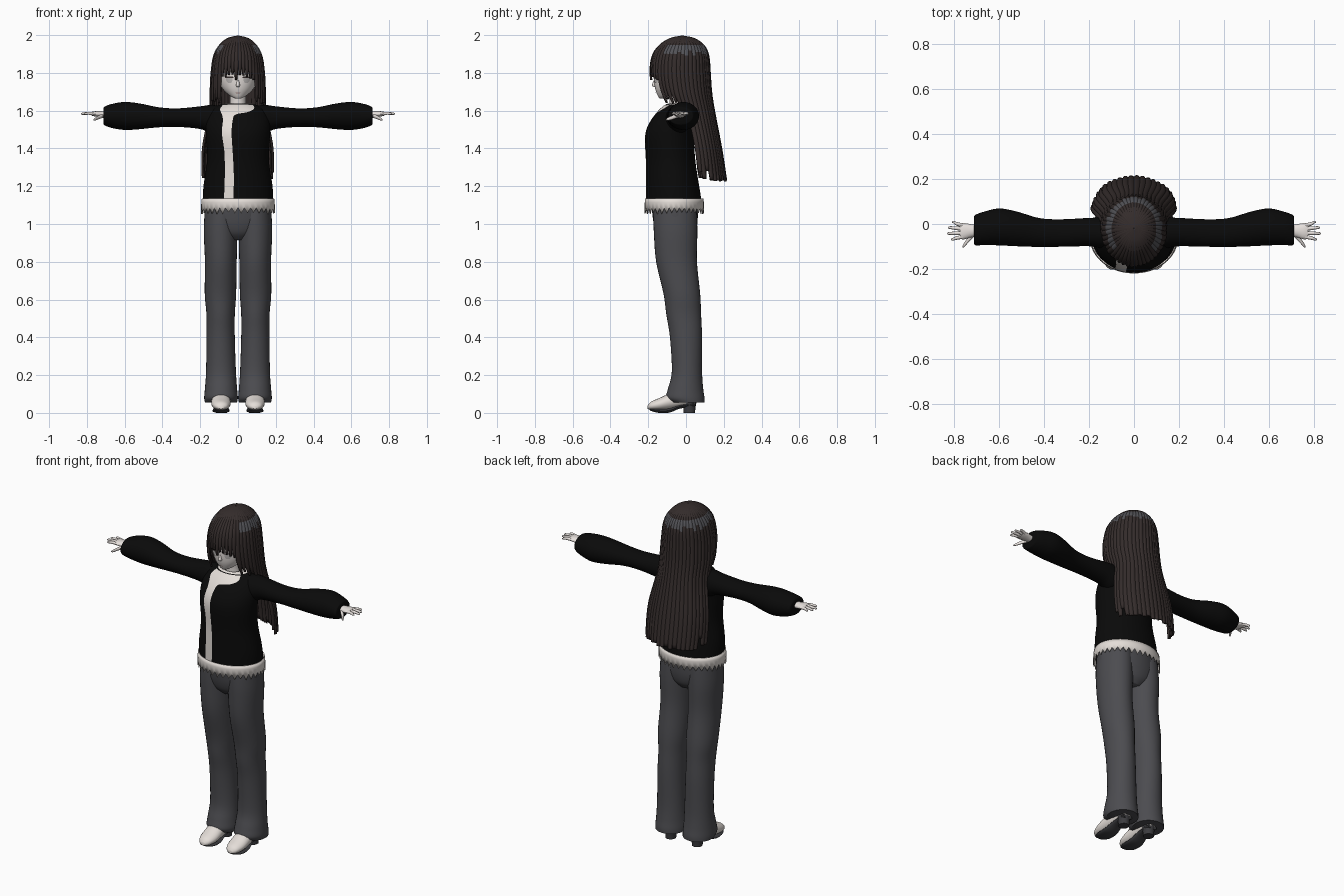
import bpy, bmesh, random
from math import sin, cos, pi, radians, sqrt

random.seed(4)
if "Cube" in bpy.data.objects:
    bpy.data.objects.remove(bpy.data.objects["Cube"], do_unlink=True)


def material(name, colour):
    mat = bpy.data.materials.new(name)
    mat.use_nodes = True
    mat.diffuse_color = (*colour, 1)
    bsdf = mat.node_tree.nodes["Principled BSDF"]
    bsdf.inputs["Base Color"].default_value = (*colour, 1)
    bsdf.inputs["Roughness"].default_value = 0.8
    return mat


SKIN = material("pale skin", (0.82, 0.77, 0.74))
CREAM = material("cream cloth", (0.78, 0.73, 0.69))
BLACK = material("black cloth", (0.003, 0.003, 0.003))
GREY = material("charcoal trousers", (0.072, 0.072, 0.08))
HAIR = material("dark brown hair", (0.034, 0.025, 0.024))
SHINE = material("hair shine", (0.085, 0.085, 0.095))
SOLE = material("dark sole", (0.045, 0.045, 0.05))
IRIS = material("eye grey", (0.5, 0.48, 0.47))
LIP = material("lip", (0.45, 0.3, 0.28))


def finish(name, bm, mats, mirror=False, thickness=0, angle=50):
    bmesh.ops.recalc_face_normals(bm, faces=bm.faces)
    mesh = bpy.data.meshes.new(name)
    bm.to_mesh(mesh)
    bm.free()
    for mat in mats:
        mesh.materials.append(mat)
    mesh.shade_smooth()
    mesh.set_sharp_from_angle(angle=radians(angle))
    obj = bpy.data.objects.new(name, mesh)
    bpy.context.collection.objects.link(obj)
    if thickness:
        mod = obj.modifiers.new("thickness", "SOLIDIFY")
        mod.thickness = thickness
        mod.offset = 0
    if mirror:
        obj.modifiers.new("mirror", "MIRROR").use_mirror_merge = False
    return obj


def smooth(rows, steps=5):
    """Catmull-Rom curve through rows of numbers."""
    out = []
    for i in range(len(rows) - 1):
        p, q, r, s = (rows[max(0, min(len(rows) - 1, i + k))] for k in (-1, 0, 1, 2))
        for k in range(steps):
            t = k / steps
            out.append(tuple(b + t / 2 * (c - a + t * (2 * a - 5 * b + 4 * c - d + t * (3 * (b - c) + d - a)))
                             for a, b, c, d in zip(p, q, r, s)))
    return out + [tuple(rows[-1])]


def at(rows, z):
    """Row of a section list, interpolated at its first value."""
    rows = sorted(rows)
    z = max(rows[0][0], min(rows[-1][0], z))
    for a, b in zip(rows, rows[1:]):
        if z <= b[0]:
            t = (z - a[0]) / max(b[0] - a[0], 1e-6)
            return [m + (n - m) * t for m, n in zip(a, b)]


def skin_rows(bm, rings, closed):
    faces = []
    for a, b in zip(rings, rings[1:]):
        n = len(a)
        for i in range(n if closed else n - 1):
            j = (i + 1) % n
            faces.append(bm.faces.new((a[i], a[j], b[j], b[i])))
    return faces


def loft(name, axis, sections, mat, segs=32, caps=True, **options):
    """Elliptic sections: place on axis, two centre values, two radii."""
    bm = bmesh.new()
    rings = []
    for p, ca, cb, ra, rb in smooth(sections):
        ring = []
        for i in range(segs):
            co = [ca + ra * cos(2 * pi * i / segs), cb + rb * sin(2 * pi * i / segs)]
            co.insert(axis, p)
            ring.append(bm.verts.new(co))
        rings.append(ring)
    skin_rows(bm, rings, True)
    if caps:
        bm.faces.new(rings[0])
        bm.faces.new(rings[-1])
    return finish(name, bm, [mat], **options)


def plate(name, rows, body, mat, lift=0.004, **options):
    """Thin sheet on the front of a body: rows of height, first x, last x."""
    bm = bmesh.new()
    body = smooth(body)
    grid = []
    for z, x0, x1 in smooth(rows):
        _, cx, cy, rx, ry = at(body, z)
        line = []
        for i in range(9):
            x = x0 + (x1 - x0) * i / 8
            y = cy - ry * sqrt(max(0, 1 - ((x - cx) / rx) ** 2)) - lift
            line.append(bm.verts.new((x, y, z)))
        grid.append(line)
    skin_rows(bm, grid, False)
    return finish(name, bm, [mat], **options)


# Head and face
head = [(1.664, 0, -.125, .014, .015), (1.68, 0, -.105, .045, .045), (1.72, 0, -.072, .085, .092),
        (1.78, 0, -.052, .108, .118), (1.86, 0, -.045, .118, .12), (1.93, 0, -.03, .085, .09),
        (1.96, 0, -.03, .03, .03)]
loft("head", 2, head, SKIN, segs=48)
loft("nose", 2, [(1.724, 0, -.16, .003, .004), (1.733, 0, -.167, .01, .013),
                 (1.765, 0, -.163, .004, .006)], SKIN, segs=12)
loft("neck", 2, [(1.58, 0, -.04, .055, .05), (1.64, 0, -.045, .042, .042),
                 (1.72, 0, -.05, .045, .045)], SKIN)
plate("eye", [(1.746, .036, .052), (1.758, .03, .062), (1.776, .03, .065)], head, IRIS, mirror=True)
plate("lash", [(1.774, .024, .07), (1.781, .026, .07)], head, HAIR, lift=.006, mirror=True)
plate("mouth", [(1.692, -.01, .01), (1.695, -.013, .013)], head, LIP)

# Jacket body with its front band, collar and ragged hem
torso = [(1.10, 0, -.062, .186, .148), (1.2, 0, -.07, .183, .14), (1.33, 0, -.08, .164, .13),
         (1.45, 0, -.087, .168, .129), (1.51, 0, -.08, .17, .125), (1.56, 0, -.068, .165, .108),
         (1.605, 0, -.05, .145, .088), (1.632, 0, -.045, .095, .062)]
loft("jacket_body", 2, torso, BLACK, segs=64)
plate("front_band", [(1.12, -.075, -.025), (1.25, -.07, -.022), (1.38, -.072, -.028), (1.48, -.085, -.034),
                     (1.55, -.08, -.028), (1.58, -.085, -.012), (1.592, -.09, .05),
                     (1.61, -.095, .085), (1.63, -.08, .08)], torso, CREAM)
loft("collar", 2, [(1.612, 0, -.045, .118, .075), (1.632, 0, -.045, .09, .062),
                   (1.638, 0, -.045, .055, .05)], CREAM, caps=False)
bm = bmesh.new()
hem_rings = []
for k, z in enumerate((1.136, 1.115, 1.08)):
    ring = []
    for i in range(72):
        a = 2 * pi * i / 72
        drop = (random.uniform(.018, .028) if i % 2 else -.006) if k == 2 else 0
        grow = 1 + .012 * k
        ring.append(bm.verts.new((.189 * grow * cos(a), -.062 + .152 * grow * sin(a), z - drop)))
    hem_rings.append(ring)
skin_rows(bm, hem_rings, True)
finish("ragged_hem", bm, [CREAM], thickness=.005)

# Sleeves
loft("sleeve", 0, [(.08, -.045, 1.555, .06, .065), (.14, -.04, 1.555, .068, .075),
                   (.2, -.036, 1.563, .063, .06), (.32, -.04, 1.563, .061, .049),
                   (.42, -.038, 1.565, .064, .053), (.52, -.022, 1.57, .077, .068),
                   (.6, -.013, 1.572, .082, .074), (.67, -.02, 1.572, .074, .063),
                   (.705, -.027, 1.572, .068, .05), (.712, -.027, 1.572, .06, .044)],
     BLACK, mirror=True)

# Hands
loft("palm", 0, [(.69, -.03, 1.578, .026, .018), (.72, -.03, 1.58, .028, .017),
                 (.755, -.032, 1.583, .036, .014), (.775, -.032, 1.584, .034, .01)],
     SKIN, segs=16, mirror=True)
for name, base, tip, reach in (("index", -.057, -.068, .815), ("middle", -.04, -.042, .832),
                               ("ring", -.022, -.016, .828), ("little", -.006, .008, .81)):
    loft(name + "_finger", 0, [(.762, base, 1.584, .009, .009), (.79, (base + tip) / 2, 1.586, .008, .008),
                               (reach - .008, tip, 1.584, .006, .006), (reach, tip, 1.583, .002, .002)],
         SKIN, segs=10, mirror=True)
loft("thumb", 0, [(.715, -.045, 1.574, .014, .012), (.738, -.07, 1.564, .013, .01),
                  (.755, -.092, 1.556, .01, .008), (.764, -.102, 1.552, .003, .003)],
     SKIN, segs=10, mirror=True)

# Trousers
loft("trouser_seat", 2, [(.915, 0, -.048, .06, .07), (.95, 0, -.052, .13, .1), (1.0, 0, -.055, .172, .115),
                         (1.06, 0, -.058, .178, .121), (1.125, 0, -.06, .172, .125)], GREY, segs=48)
loft("trouser_leg", 2, [(.055, .09, .01, .085, .088), (.08, .09, -.004, .089, .102),
                        (.13, .09, -.002, .085, .093), (.22, .09, .005, .079, .08),
                        (.4, .092, 0, .075, .085), (.52, .092, -.012, .075, .092),
                        (.63, .093, -.022, .083, .097), (.8, .091, -.05, .084, .108),
                        (.95, .092, -.055, .089, .115), (1.04, .09, -.057, .088, .115),
                        (1.1, .088, -.058, .085, .112)], GREY, mirror=True)

# Shoes with sole and heel
loft("shoe", 1, [(-.203, .09, .03, .014, .009), (-.185, .09, .037, .036, .022), (-.14, .09, .046, .05, .033),
                 (-.08, .09, .062, .05, .043), (0, .088, .078, .042, .043), (.045, .086, .08, .034, .038),
                 (.055, .086, .08, .02, .025)], CREAM, segs=20, mirror=True)
loft("sole", 1, [(-.19, .09, .018, .026, .006), (-.15, .09, .012, .044, .011), (-.09, .09, .013, .045, .012),
                 (-.03, .088, .035, .035, .012), (.05, .086, .045, .032, .012)],
     SOLE, segs=16, mirror=True)
loft("heel", 2, [(0, .087, .018, .029, .03), (.025, .087, .018, .03, .032), (.055, .087, .017, .034, .038)],
     SOLE, segs=20, mirror=True)

# Hair: one lock at a time around the crown, each with its own tip height
hair = smooth([(1.994, 0, -.02, .002, .002), (1.98, 0, -.02, .056, .066), (1.945, 0, -.022, .098, .118),
               (1.89, 0, -.028, .128, .15), (1.8, 0, -.03, .142, .16), (1.7, 0, -.018, .147, .155),
               (1.6, 0, .01, .15, .142), (1.4, 0, .052, .188, .138), (1.22, 0, .07, .188, .148)], 7)


def tip_height(turn):
    if turn < 38:
        return 1.762 + random.uniform(0, .03)
    if turn < 74:
        return 1.63 + random.uniform(0, .035)
    if turn < 94:
        return 1.58 + random.uniform(0, .03)
    return 1.225 + (random.uniform(0, .08) if turn < 112 else random.uniform(0, .012))


bm = bmesh.new()
locks = 44
for n in range(locks):
    turn = (n + .5) * 360 / locks
    front_angle = min(turn, 360 - turn)
    end = tip_height(front_angle)
    taper = .09 if front_angle < 94 else .05
    least = .15 if front_angle < 94 else .6
    levels = [r for r in hair if r[0] > end + .004] + [at(hair, end)]
    raised = random.uniform(.975, 1)
    grid = []
    for z, _, cy, rx, ry in levels:
        width = least + (1 - least) * min(1, (z - end) / taper)
        line = []
        for i in range(7):
            s = i / 3 - 1
            a = radians(turn + s * width * .62 * 360 / locks)
            bulge = raised * (1 - .045 * s * s)
            line.append(bm.verts.new((rx * bulge * sin(a), cy - ry * bulge * cos(a), z)))
        grid.append(line)
    shine_low = 1.905 + random.uniform(-.012, .012)
    for face in skin_rows(bm, grid, False):
        height = face.calc_center_median().z
        if front_angle > 48 and shine_low < height < 1.942:
            face.material_index = 1
finish("long_hair", bm, [HAIR, SHINE], thickness=.008, angle=60)
